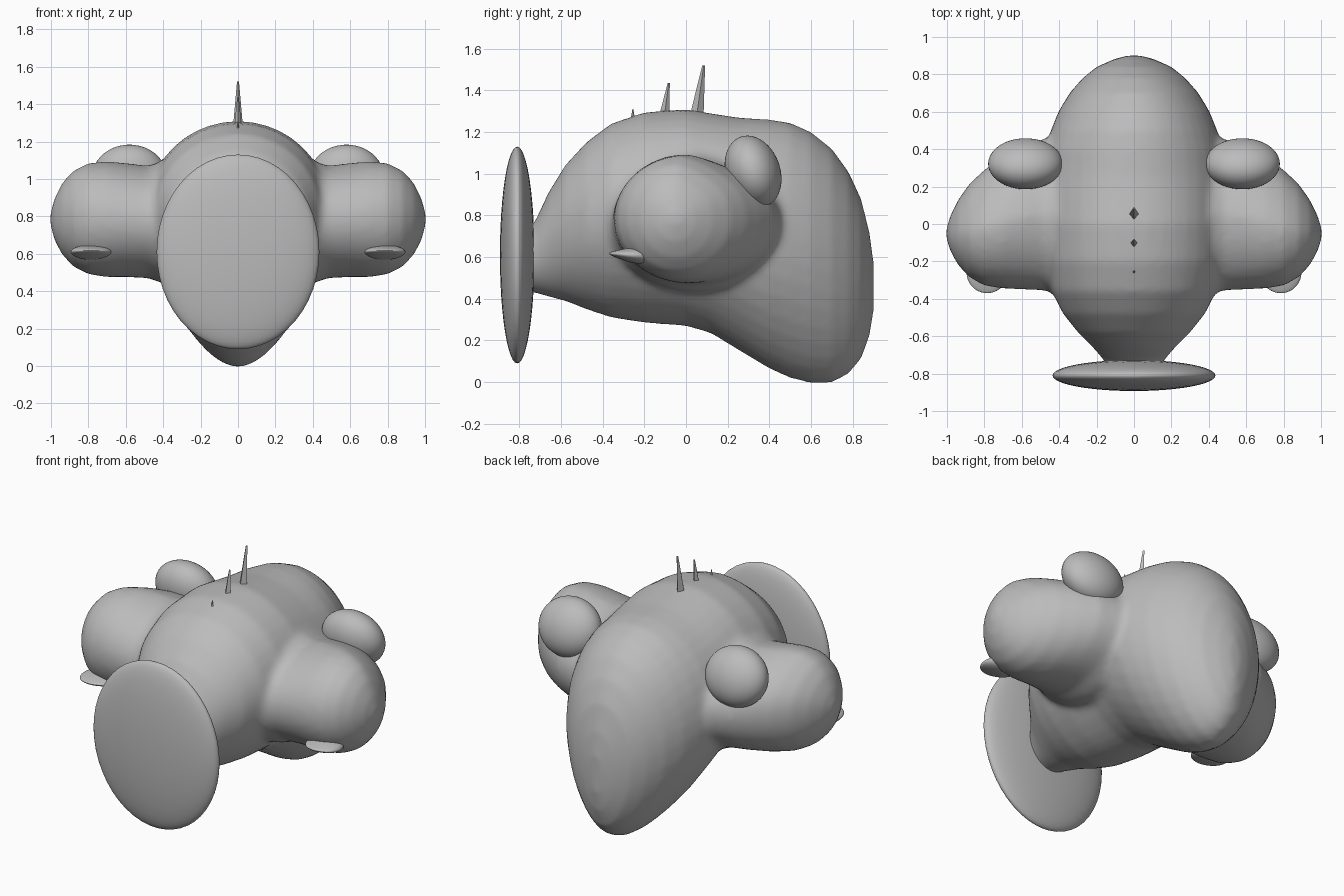
import bpy, bmesh, math
from mathutils import Vector

cube = bpy.data.objects.get("Cube")
if cube:
    bpy.data.objects.remove(cube, do_unlink=True)

clay = bpy.data.materials.new("grey_clay")
clay.use_nodes = True
clay.diffuse_color = (0.5, 0.5, 0.5, 1)
clay.node_tree.nodes["Principled BSDF"].inputs["Base Color"].default_value = (0.5, 0.5, 0.5, 1)


def finish(bm, name, smooth=True):
    bmesh.ops.recalc_face_normals(bm, faces=bm.faces[:])
    mesh = bpy.data.meshes.new(name)
    bm.to_mesh(mesh)
    bm.free()
    mesh.materials.append(clay)
    for p in mesh.polygons:
        p.use_smooth = smooth
    obj = bpy.data.objects.new(name, mesh)
    bpy.context.collection.objects.link(obj)
    return obj


def loft(bm, rings):
    loops = [[bm.verts.new(p) for p in ring] for ring in rings]
    n = len(loops[0])
    for a, b in zip(loops, loops[1:]):
        for i in range(n):
            j = (i + 1) % n
            bm.faces.new((a[i], a[j], b[j], b[i]))
    bm.faces.new(loops[0])
    bm.faces.new(loops[-1][::-1])


ANGLES = [math.tau * i / 40 for i in range(40)]

# Body stations: y, bottom z, top z, half width
BODY = [(-.80, .44, .70, .13), (-.73, .43, .76, .16), (-.66, .41, .91, .22),
        (-.58, .39, 1.04, .30), (-.48, .35, 1.15, .38), (-.36, .31, 1.24, .44),
        (-.2, .285, 1.295, .475), (0, .27, 1.31, .485), (.12, .235, 1.29, .485),
        (.25, .155, 1.27, .485), (.4, .065, 1.26, .475), (.5, .02, 1.245, .445),
        (.6, -.005, 1.2, .405), (.7, -.003, 1.12, .345), (.78, .04, 1.01, .275),
        (.84, .11, .88, .2), (.88, .22, .72, .11), (.9, .33, .58, .04)]


def body_ring(y, bottom, top, width):
    mid = bottom + (top - bottom) * 0.55
    ring = []
    for a in ANGLES:
        s = math.sin(a)
        x = width * math.cos(a)
        if s < 0:
            x *= 1 - 0.22 * s * s * (mid - bottom) / 0.7
        ring.append((x, y, mid + s * ((top - mid) if s > 0 else (mid - bottom))))
    return ring


# Side lobe stations: x, front y, back y, bottom z, top z
LOBE = [(.2, -.38, .48, .42, 1.12), (.40, -.38, .48, .44, 1.10),
        (.48, -.355, .455, .47, 1.07), (.6, -.35, .42, .475, 1.085),
        (.7, -.345, .36, .475, 1.095), (.8, -.33, .29, .49, 1.085),
        (.88, -.285, .215, .53, 1.045), (.94, -.22, .13, .595, .98),
        (.98, -.15, .05, .67, .9), (1.003, -.08, -.02, .75, .82)]


def lobe_ring(side, x, front, back, bottom, top):
    yc, zc = (front + back) / 2, (bottom + top) / 2
    ring = []
    for a in ANGLES:
        y = (back - front) / 2 * math.cos(a)
        z = (top - bottom) / 2 * math.sin(a)
        # upper rear slopes down toward the back
        if y > 0 and z > 0:
            z *= 1 - 0.12 * math.sin(2 * a)
        ring.append((side * x, yc + y, zc + z))
    return ring


# Body and lobes fused into one smooth skin
bm = bmesh.new()
loft(bm, [body_ring(*s) for s in BODY])
for side in (1, -1):
    loft(bm, [lobe_ring(side, *s) for s in LOBE])
body = finish(bm, "body")
fuse = body.modifiers.new("fuse", "REMESH")
fuse.mode = "VOXEL"
fuse.voxel_size = 0.02
fuse.use_smooth_shade = True
relax = body.modifiers.new("relax", "SMOOTH")
relax.factor = 0.5
relax.iterations = 8


def ellipsoid(name, center, radii, tilt=0.0, taper=0.0):
    bm = bmesh.new()
    bmesh.ops.create_uvsphere(bm, u_segments=48, v_segments=24, radius=1)
    for v in bm.verts:
        # taper thins the end facing the front
        v.co.z *= 1 + taper * v.co.y
        v.co = Vector(v.co[i] * radii[i] for i in range(3))
    obj = finish(bm, name)
    obj.location = center
    obj.rotation_euler.x = tilt
    return obj


# Flat oval face plate
ellipsoid("face_plate", (0, -.81, .61), (.435, .083, .52))

# Paired eyes and small lower lips
for side, word in ((1, "left"), (-1, "right")):
    ellipsoid(word + "_eye", (side * .58, .322, 1.01), (.2, .13, .178), math.radians(20))
    ellipsoid(word + "_lip", (side * .785, -.26, .61), (.11, .11, .036), math.radians(-4), .5)


# Three four-sided spines along the crown
def spine(name, base, tip, radius):
    bm = bmesh.new()
    rings = []
    for (y, z), r in ((base, radius), (tip, radius * .2)):
        rings.append([(.8 * r * math.cos(k * math.pi / 2), y + r * math.sin(k * math.pi / 2), z)
                      for k in range(4)])
    loft(bm, rings)
    finish(bm, name, smooth=False)


spine("rear_spine", (.05, 1.27), (.085, 1.52), .034)
spine("middle_spine", (-.105, 1.27), (-.083, 1.435), .026)
spine("front_spine", (-.255, 1.26), (-.255, 1.31), .011)
